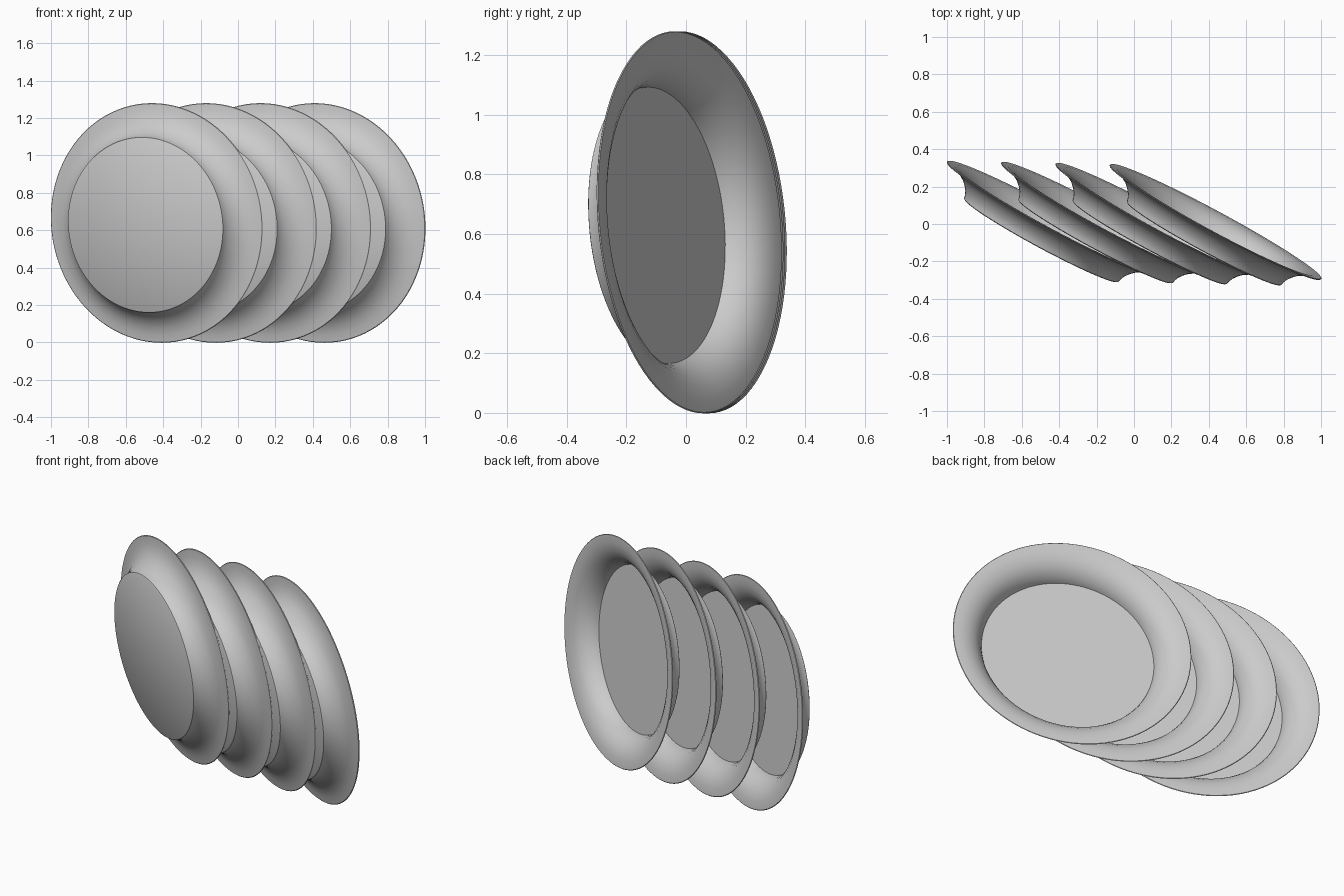
import bpy, bmesh, math
from mathutils import Vector, Matrix

if "Cube" in bpy.data.objects:
    bpy.data.objects.remove(bpy.data.objects["Cube"])

SEGMENTS = 96
COUNT = 4

# Plate cross-section (radius, height): underside outwards, then inner face back to the middle
UNDER = [(0, -.130), (.464, -.130), (.470, -.126), (.474, -.108), (.484, -.086), (.502, -.062),
         (.527, -.038), (.560, -.019), (.600, -.006), (.640, -.001)]
INNER = [(.643, .002), (.640, .005), (.597, .003), (.555, -.009), (.520, -.028), (.494, -.054),
         (.477, -.080), (.468, -.102), (.465, -.115), (0, -.115)]


def make_plate_mesh():
    bm = bmesh.new()
    verts = [bm.verts.new((r, 0, h)) for r, h in UNDER + INNER]
    edges = [bm.edges.new(pair) for pair in zip(verts, verts[1:])]
    bmesh.ops.spin(bm, geom=verts + edges, cent=(0, 0, 0), axis=(0, 0, 1),
                   angle=math.tau, steps=SEGMENTS)
    bmesh.ops.remove_doubles(bm, verts=bm.verts, dist=0.0005)
    bmesh.ops.recalc_face_normals(bm, faces=bm.faces)
    mesh = bpy.data.meshes.new("plate")
    bm.to_mesh(mesh)
    bm.free()
    return mesh


# Row of overlapping plates, standing on edge and facing back right
facing = Vector((.475, .88, .085)).normalized()
turn = facing.to_track_quat('Z', 'Y').to_matrix().to_4x4()
mesh = make_plate_mesh()
for i in range(COUNT):
    t = i / (COUNT - 1)
    plate = bpy.data.objects.new(f"plate_{i + 1}", mesh if i == 0 else mesh.copy())
    bpy.context.collection.objects.link(plate)
    plate.matrix_world = Matrix.Translation((-.435 + .87 * t, .026 - .017 * t, .639)) @ turn
    bpy.ops.object.select_all(action='DESELECT')
    plate.select_set(True)
    bpy.context.view_layer.objects.active = plate
    bpy.ops.object.shade_smooth_by_angle(angle=math.radians(35))
